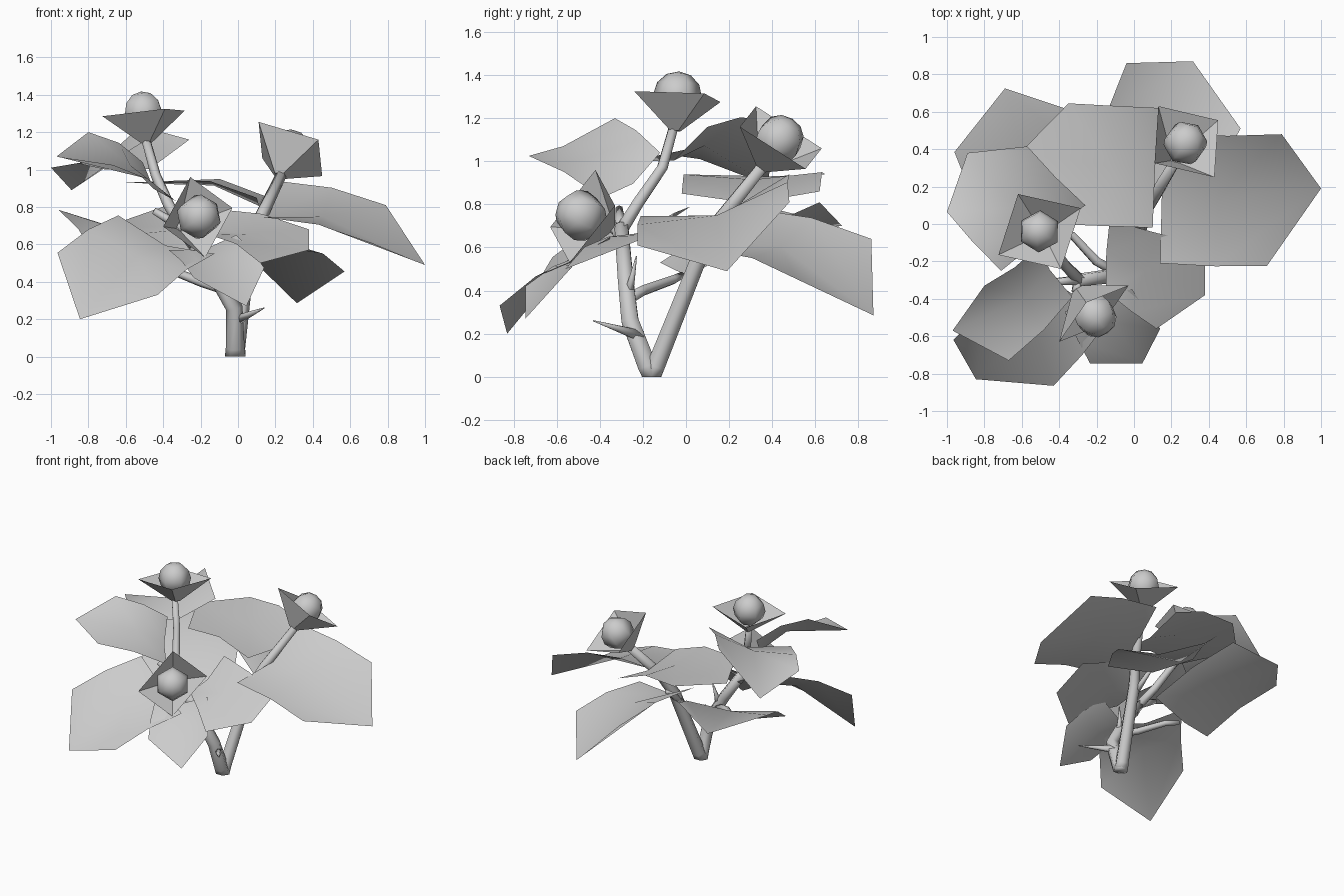
import bpy, bmesh
from math import cos, sin, tau
from mathutils import Vector as V

if "Cube" in bpy.data.objects:
    bpy.data.objects.remove(bpy.data.objects["Cube"])


def finish(name, bm, smooth=True):
    bmesh.ops.recalc_face_normals(bm, faces=bm.faces)
    for f in bm.faces:
        f.smooth = smooth
    me = bpy.data.meshes.new(name)
    bm.to_mesh(me)
    bm.free()
    ob = bpy.data.objects.new(name, me)
    bpy.context.collection.objects.link(ob)
    return ob


def stem(name, pts, r0, r1):
    """Tapered six-sided tube through the points."""
    pts = [V(p) for p in pts]
    n = len(pts)
    bm = bmesh.new()
    rings = []
    side = V((1, 0, 0))
    for i, p in enumerate(pts):
        d = (pts[min(i + 1, n - 1)] - pts[max(i - 1, 0)]).normalized()
        side = (side - d * side.dot(d)).normalized()
        up = d.cross(side)
        r = r0 + (r1 - r0) * i / (n - 1)
        ring = []
        for k in range(6):
            q = p + (side * cos(tau * k / 6) + up * sin(tau * k / 6)) * r
            q.z = 0 if i == 0 and p.z == 0 else max(q.z, 0)
            ring.append(bm.verts.new(q))
        rings.append(ring)
    for a, b in zip(rings, rings[1:]):
        for k in range(6):
            bm.faces.new((a[k], a[(k + 1) % 6], b[(k + 1) % 6], b[k]))
    bm.faces.new(rings[0])
    bm.faces.new(rings[-1])
    finish(name, bm)


def leaf(name, ba, bb, ea, eb, tip, fold=.07, bow=.03):
    """Folded sheet: base edge (ba, bb), end corners (ea, eb) and a tip."""
    ba, bb, ea, eb, tip = map(V, (ba, bb, ea, eb, tip))
    n = (ea + eb - ba - bb).cross(bb - ba).normalized()
    if n.z < 0:
        n = -n
    ma, mb = (ba + ea) / 2 + n * bow, (bb + eb) / 2 + n * bow
    rows = [(ba, (ba + bb) / 2 - n * fold, bb),
            (ma, (ma + mb) / 2 - n * fold * .6, mb),
            (ea, tip, eb)]
    bm = bmesh.new()
    g = [[bm.verts.new(p) for p in row] for row in rows]
    for i in range(2):
        for j in range(2):
            bm.faces.new((g[i][j], g[i][j + 1], g[i + 1][j + 1], g[i + 1][j]))
    finish(name, bm)


def bud(name, c, u, v, depth, lift, r):
    """Four-cornered cup with a low-poly ball resting in it."""
    c, u, v = V(c), V(u), V(v)
    n = u.cross(v).normalized()
    bm = bmesh.new()
    rim = [bm.verts.new(c + d) for d in (u, v, -u, -v)]
    low = [bm.verts.new(c - n * depth + d * .12) for d in (u, v, -u, -v)]
    for k in range(4):
        bm.faces.new((low[k], low[(k + 1) % 4], rim[(k + 1) % 4], rim[k]))
    bm.faces.new(low)
    finish(name + "_cup", bm, False)
    bm = bmesh.new()
    bmesh.ops.create_uvsphere(bm, u_segments=6, v_segments=6, radius=r)
    ball = finish(name + "_ball", bm)
    ball.rotation_euler = n.to_track_quat('Z', 'Y').to_euler()
    ball.location = c + n * lift


# Main stems from the shared foot
foot = (-.015, -.16, 0)
stem("right_stem", [foot, (-.01, -.14, .05), (.05, .06, .55), (.11, .15, .72),
                    (.23, .35, .97)], .055, .03)
stem("left_stem", [foot, (-.015, -.18, .05), (-.02, -.26, .26), (-.13, -.28, .45),
                   (-.3, -.3, .7)], .055, .036)
stem("top_bud_stem", [(-.29, -.3, .68), (-.37, -.22, .81), (-.44, -.11, .97),
                      (-.49, -.06, 1.15)], .034, .024)
stem("front_bud_stem", [(-.24, -.29, .6), (-.3, -.32, .68), (-.31, -.36, .71)], .034, .026)

# Leaf stalks and thorns
stem("back_left_stalk", [(-.07, -.27, .36), (-.2, -.2, .4), (-.33, -.06, .45),
                         (-.42, -.02, .47)], .03, .018)
stem("left_stalk", [(-.28, -.3, .68), (-.45, -.31, .78)], .03, .018)
stem("back_stalk", [(.03, .03, .5), (.02, .2, .63)], .028, .015)
stem("lower_thorn", [(-.015, -.21, .19), (.06, -.32, .225), (.14, -.43, .26)], .03, .003)
stem("upper_thorn", [(-.09, -.27, .37), (-.08, -.25, .46), (-.06, -.23, .56)], .028, .003)

# Leaves
leaf("right_leaf", (.14, -.21, .745), (.2, .48, .94), (.71, -.225, .61),
     (.79, .48, .81), (1, .19, .49), .1)
leaf("middle_leaf", (.1, -.02, .85), (.14, .62, .86), (-.42, 0, .93),
     (-.35, .645, .94), (-.61, .38, .93), .05, .05)
leaf("back_leaf", (-.28, .3, .78), (.32, .1, .59), (-.04, .86, .64),
     (.57, .51, .455), (.315, .87, .285))
leaf("back_left_leaf", (-.12, .09, .51), (-.76, -.12, .53), (-.375, .62, .81),
     (-.96, .385, .785), (-.69, .725, .7), .06)
leaf("upper_left_leaf", (-.26, .1, 1.16), (-.71, -.25, 1), (-.57, .415, 1.19),
     (-1, .065, 1.01), (-.89, .38, .89), .08)
leaf("left_leaf", (-.33, -.39, .83), (-.51, -.12, 1.04), (-.67, -.73, 1.025),
     (-.8, -.33, 1.2), (-.97, -.57, 1.07), .05)
leaf("front_left_leaf", (-.64, -.25, .755), (-.125, -.5, .55), (-.965, -.62, .555),
     (-.43, -.865, .33), (-.845, -.83, .2))
leaf("front_leaf", (-.37, -.47, .57), (-.01, -.35, .65), (-.235, -.745, .42),
     (.14, -.56, .475), (.045, -.745, .27), .05, .02)
leaf("front_right_leaf", (-.15, -.36, .65), (-.13, .02, .79), (.12, -.56, .5),
     (.38, -.1, .68), (.38, -.38, .57), .05)

# Buds
bud("top_bud", (-.505, -.04, 1.3), (.115, -.2, .025), (.22, .125, .015), .16, .005, .113)
bud("right_bud", (.28, .44, 1.11), (.15, -.19, .05), (.17, .115, -.145), .18, -.015, .118)
bud("front_bud", (-.215, -.48, .745), (-.04, .06, .215), (-.185, -.15, -.05), .17, .01, .12)
